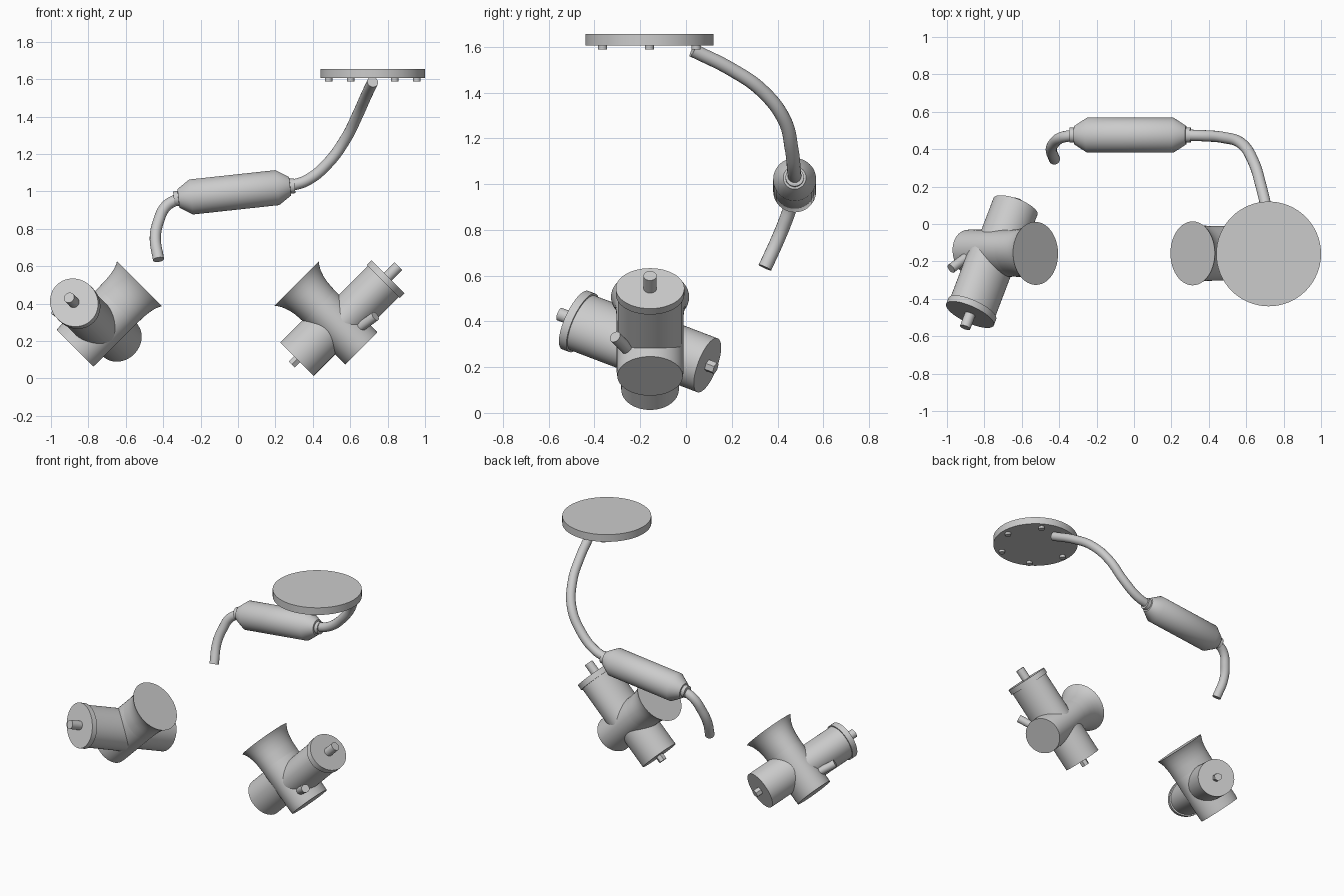
import bpy, bmesh, math
from mathutils import Matrix, Vector

cube = bpy.data.objects.get("Cube")
if cube:
    bpy.data.objects.remove(cube, do_unlink=True)

metal = bpy.data.materials.new("light grey metal")
metal.use_nodes = True
GREY = (0.6, 0.6, 0.6, 1)
metal.diffuse_color = GREY
metal.node_tree.nodes["Principled BSDF"].inputs["Base Color"].default_value = GREY


def smooth(ob):
    bpy.ops.object.select_all(action='DESELECT')
    ob.select_set(True)
    bpy.context.view_layer.objects.active = ob
    bpy.ops.object.shade_smooth_by_angle(angle=math.radians(35))


def frame(a, b, axis, origin):
    m = Matrix((a, b, axis)).transposed().to_4x4()
    m.translation = origin
    return m


def frame_along(axis, origin):
    axis = Vector(axis).normalized()
    a = axis.orthogonal().normalized()
    return frame(a, axis.cross(a), axis, Vector(origin))


def loft(name, m, sections, segs=48):
    """Skin oval sections (distance, radius a, radius b) along the frame's z."""
    bm = bmesh.new()
    rings = []
    for t, ra, rb in sections:
        ring = []
        for i in range(segs):
            g = math.tau * i / segs
            ring.append(bm.verts.new(m @ Vector((ra * math.cos(g), rb * math.sin(g), t))))
        rings.append(ring)
    for r0, r1 in zip(rings, rings[1:]):
        for i in range(segs):
            j = (i + 1) % segs
            bm.faces.new((r0[i], r0[j], r1[j], r1[i]))
    bm.faces.new(rings[0][::-1])
    bm.faces.new(rings[-1])
    bmesh.ops.recalc_face_normals(bm, faces=bm.faces)
    me = bpy.data.meshes.new(name)
    bm.to_mesh(me)
    bm.free()
    me.materials.append(metal)
    ob = bpy.data.objects.new(name, me)
    bpy.context.collection.objects.link(ob)
    smooth(ob)
    return ob


def rod(name, m, t0, t1, r, segs=32):
    return loft(name, m, [(t0, r, r), (t1, r, r)], segs)


def pipe(name, points, radius):
    cu = bpy.data.curves.new(name, 'CURVE')
    cu.dimensions = '3D'
    cu.bevel_depth = radius
    cu.bevel_resolution = 6
    cu.resolution_u = 10
    cu.use_fill_caps = True
    sp = cu.splines.new('BEZIER')
    sp.bezier_points.add(len(points) - 1)
    for bp, p in zip(sp.bezier_points, points):
        bp.co = p
        bp.handle_left_type = bp.handle_right_type = 'AUTO'
    cu.materials.append(metal)
    ob = bpy.data.objects.new(name, cu)
    bpy.context.collection.objects.link(ob)
    bpy.ops.object.select_all(action='DESELECT')
    ob.select_set(True)
    bpy.context.view_layer.objects.active = ob
    bpy.ops.object.convert(target='MESH')
    smooth(bpy.context.object)


def carburetor(side, centre, u, v):
    """u points out of the intake trumpet, v points up the slide chamber."""
    u, v, c = Vector(u).normalized(), Vector(v).normalized(), Vector(centre)
    w = u.cross(v)
    bore = frame(v, w, u, c)
    slide = frame(w, u, v, c - 0.017 * u)
    bowl = frame(w, u, v, c + 0.015 * u)
    # oval bore flaring into the round trumpet mouth
    loft(side + "_bore", bore, [(-0.187, 0.121, 0.143), (-0.16, 0.122, 0.146), (0.14, 0.118, 0.146)])
    loft(side + "_trumpet", bore, [(0.13, 0.118, 0.146), (0.19, 0.122, 0.147), (0.23, 0.130, 0.150),
                                   (0.265, 0.143, 0.156), (0.29, 0.158, 0.165), (0.302, 0.168, 0.171)])
    # slide chamber, cap and cable guide
    loft(side + "_slide_chamber", slide, [(0, 0.14, 0.117), (0.34, 0.14, 0.117)])
    loft(side + "_chamber_cap", slide, [(0.335, 0.15, 0.125), (0.372, 0.15, 0.125)])
    rod(side + "_cable_guide", slide, 0.36, 0.45, 0.029)
    # float bowl and drain nut
    rod(side + "_float_bowl", bowl, -0.285, 0, 0.126, 48)
    rod(side + "_drain_nut", bowl, -0.325, -0.28, 0.027, 6)
    # slanted adjusting screw
    tip = c - 0.119 * u + 0.175 * v - 0.153 * w
    rod(side + "_adjusting_screw", frame_along(-0.14 * u + 0.85 * v - 0.5 * w, tip), -0.14, 0, 0.026)


carburetor("left", (0.527, -0.157, 0.293), (-1, 0, 1), (1, 0, 1))
carburetor("right", (-0.74, -0.157, 0.293), (1, 0, 1), (-0.335, -0.88, 0.335))

# round plate with a ring of six bolt heads underneath
PLATE = Vector((0.72, -0.16, 1.605))
rod("round_plate", frame_along((0, 0, 1), PLATE), 0, 0.05, 0.28, 64)
for i in range(6):
    g = math.tau * i / 6
    spot = PLATE + 0.236 * Vector((math.cos(g), math.sin(g), 0))
    rod("plate_bolt_%d" % (i + 1), frame_along((0, 0, 1), spot), -0.017, 0.01, 0.02, 16)

# muffler with tapered ends and collars
half = [(0.232, 0.094), (0.30, 0.05), (0.301, 0.04), (0.325, 0.04)]
profile = [(-t, r, r) for t, r in reversed(half)] + [(t, r, r) for t, r in half]
loft("muffler", frame_along((0.46, 0, 0.05), (-0.02, 0.475, 0.995)), profile)

# header and tail pipes
pipe("header_pipe", [(0.27, 0.475, 1.027), (0.37, 0.472, 1.06), (0.48, 0.462, 1.15),
                     (0.575, 0.43, 1.28), (0.64, 0.33, 1.41), (0.68, 0.2, 1.50),
                     (0.72, 0.03, 1.585)], 0.03)
pipe("tail_pipe", [(-0.31, 0.475, 0.965), (-0.385, 0.463, 0.92), (-0.425, 0.435, 0.84),
                   (-0.442, 0.40, 0.755), (-0.425, 0.345, 0.635)], 0.03)
